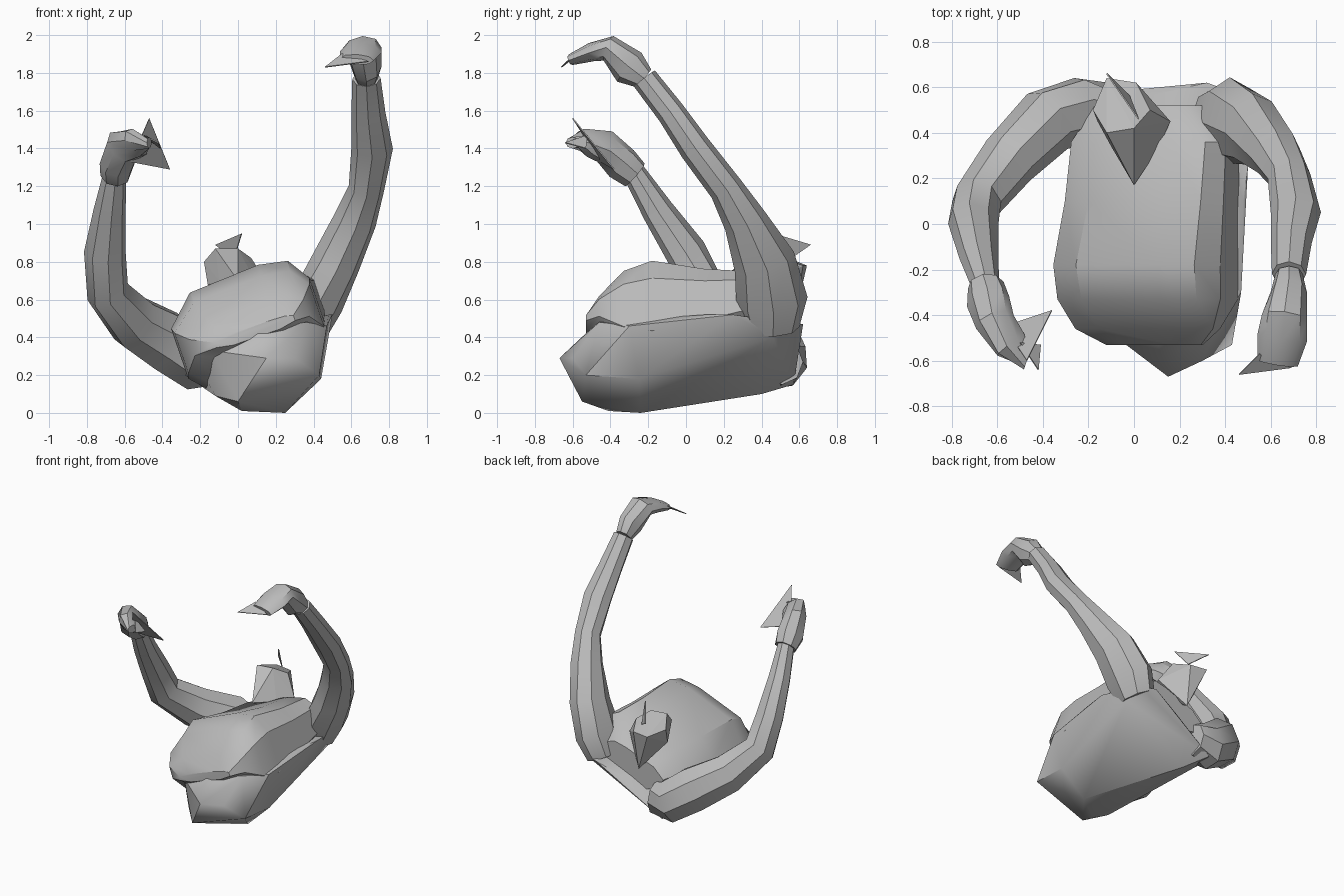
import bpy
import bmesh
import math
from mathutils import Vector

# Remove the default object
default_cube = bpy.data.objects.get("Cube")
if default_cube:
    bpy.data.objects.remove(default_cube, do_unlink=True)

# Single plain material
grey = bpy.data.materials.new("plain grey")
grey.use_nodes = True
grey_value = (0.5, 0.5, 0.5, 1)
grey.diffuse_color = grey_value
shader = next(node for node in grey.node_tree.nodes if node.type == "BSDF_PRINCIPLED")
shader.inputs["Base Color"].default_value = grey_value
shader.inputs["Roughness"].default_value = 0.8

OCTAGON = [(math.cos(i * math.pi / 4), math.sin(i * math.pi / 4)) for i in range(8)]
BARREL = [(1, -.45), (1, .5), (.8, .9), (.4, 1), (-.6, .93),
          (-1, .45), (-1, -.45), (-.6, -1), (.6, -1)]


def finish(name, bm, smooth_angle):
    """Turn a bmesh into a named object with the shared material."""
    bmesh.ops.recalc_face_normals(bm, faces=bm.faces[:])
    mesh = bpy.data.meshes.new(name)
    bm.to_mesh(mesh)
    bm.free()
    mesh.materials.append(grey)
    part = bpy.data.objects.new(name, mesh)
    bpy.context.collection.objects.link(part)
    bpy.ops.object.select_all(action="DESELECT")
    part.select_set(True)
    bpy.context.view_layer.objects.active = part
    if smooth_angle:
        bpy.ops.object.shade_smooth_by_angle(angle=math.radians(smooth_angle))
    return part


def loft(name, stations, profile, axes_at, smooth_angle=35):
    """Skin a profile through stations of (x, y, z, half width, half height)."""
    bm = bmesh.new()
    centres = [Vector(station[:3]) for station in stations]
    rings = []
    for i, (centre, station) in enumerate(zip(centres, stations)):
        before = centres[max(i - 1, 0)]
        after = centres[min(i + 1, len(centres) - 1)]
        side, up = axes_at((after - before).normalized())
        width, height = station[3:]
        rings.append([bm.verts.new(centre + side * (u * width) + up * (v * height))
                      for u, v in profile])
    count = len(profile)
    for first, second in zip(rings, rings[1:]):
        for k in range(count):
            nxt = (k + 1) % count
            bm.faces.new((first[k], first[nxt], second[nxt], second[k]))
    bm.faces.new(rings[0])
    bm.faces.new(rings[-1])
    return finish(name, bm, smooth_angle)


def wrapped(name, corners, smooth_angle):
    """Faceted solid stretched around a few corner points."""
    bm = bmesh.new()
    for corner in corners:
        bm.verts.new(corner)
    hull = bmesh.ops.convex_hull(bm, input=bm.verts[:])
    inside = [item for item in hull["geom_interior"] if isinstance(item, bmesh.types.BMVert)]
    bmesh.ops.delete(bm, geom=inside, context="VERTS")
    return finish(name, bm, smooth_angle)


def rolled(degrees):
    """Cross-section axes in the upright plane, rolled toward one side."""
    angle = math.radians(degrees)
    side = Vector((math.cos(angle), 0, math.sin(angle)))
    up = Vector((-math.sin(angle), 0, math.cos(angle)))
    return lambda tangent: (side, up)


def along(reference):
    """Cross-section axes square to the limb direction."""
    reference = Vector(reference)

    def axes(tangent):
        side = (reference - tangent * reference.dot(tangent)).normalized()
        return side, tangent.cross(side).normalized()
    return axes


def spike(name, corners):
    """Thin pointed shard."""
    bm = bmesh.new()
    bm.faces.new([bm.verts.new(corner) for corner in corners])
    part = finish(name, bm, 0)
    solid = part.modifiers.new("thickness", "SOLIDIFY")
    solid.thickness = 0.006
    solid.offset = 0
    return part


# Chest, rolled to one side
loft("chest", [
    (.09, -.53, .43, .22, .03),
    (.06, -.46, .45, .32, .1),
    (.06, -.33, .44, .38, .25),
    (.06, -.18, .44, .39, .31),
    (.08, .1, .47, .37, .23),
    (.09, .36, .51, .36, .17),
    (.08, .52, .46, .25, .1),
], BARREL, rolled(19))

# Belly and back as one tapering body, from belly tip to shoulders
wrapped("belly_and_back", [
    (.15, -.67, .29), (.3, -.6, .29), (.43, -.53, .2), (0, -.55, .06),
    (-.14, -.45, .33), (.1, -.51, .44), (.36, -.46, .48),
    (-.12, -.42, .09), (.02, -.41, .01), (.25, -.24, 0), (.44, -.25, .18),
    (.47, -.3, .46), (-.2, -.25, .24), (0, .1, .07),
    (.48, .1, .52), (.5, .25, .52), (.45, .46, .4),
    (-.1, .4, .1), (-.28, .4, .2), (-.2, .57, .15),
    (.1, .57, .38), (.32, .62, .47), (.43, .58, .47),
], 35)

# Left arm, raised high
left_axes = along((1, 0, 0))
loft("left_arm", [
    (.36, .46, .45, .12, .14),
    (.42, .455, .59, .14, .19),
    (.52, .415, .8, .13, .165),
    (.62, .31, 1.02, .115, .115),
    (.68, .21, 1.19, .095, .09),
    (.71, .05, 1.4, .11, .085),
    (.69, -.08, 1.59, .09, .075),
    (.68, -.22, 1.77, .075, .07),
], OCTAGON, left_axes)
loft("left_hand", [
    (.68, -.22, 1.77, .06, .06),
    (.68, -.3, 1.83, .08, .1),
    (.66, -.41, 1.93, .1, .07),
    (.65, -.5, 1.91, .11, .05),
    (.63, -.61, 1.87, .09, .03),
], OCTAGON, left_axes)
spike("left_thumb", [(.46, -.66, 1.83), (.55, -.57, 1.9), (.69, -.63, 1.86)])

# Right arm, held lower and bent outward
right_axes = along((1, -1, 0))
loft("right_arm", [
    (-.1, .51, .27, .11, .12),
    (-.22, .5, .27, .15, .16),
    (-.38, .45, .38, .15, .17),
    (-.55, .28, .48, .13, .15),
    (-.69, .1, .64, .11, .12),
    (-.705, 0, .85, .12, .1),
    (-.68, -.15, 1.07, .09, .08),
    (-.65, -.28, 1.28, .06, .06),
], OCTAGON, right_axes)
loft("right_hand", [
    (-.65, -.27, 1.26, .08, .08),
    (-.64, -.34, 1.32, .09, .1),
    (-.61, -.43, 1.41, .1, .08),
    (-.54, -.53, 1.43, .09, .06),
    (-.47, -.6, 1.43, .04, .03),
], OCTAGON, right_axes)
spike("right_thumb", [(-.47, -.6, 1.56), (-.36, -.38, 1.29), (-.57, -.45, 1.33)])
spike("right_finger", [(-.42, -.64, 1.43), (-.5, -.52, 1.47), (-.41, -.53, 1.4)])

# Neck stump narrowing downward, with a shard on top
wrapped("neck", [
    (-.12, .4, .87), (0, .42, .87), (.07, .5, .82), (-.18, .5, .8),
    (-.12, .64, .78), (.01, .62, .78), (.16, .45, .68), (.1, .32, .68),
    (0, .17, .7), (-.1, .34, .7), (-.16, .45, .68), (0, .57, .48),
], 0)
spike("neck_shard", [(.02, .46, .95), (-.12, .66, .89), (-.02, .56, .82)])
